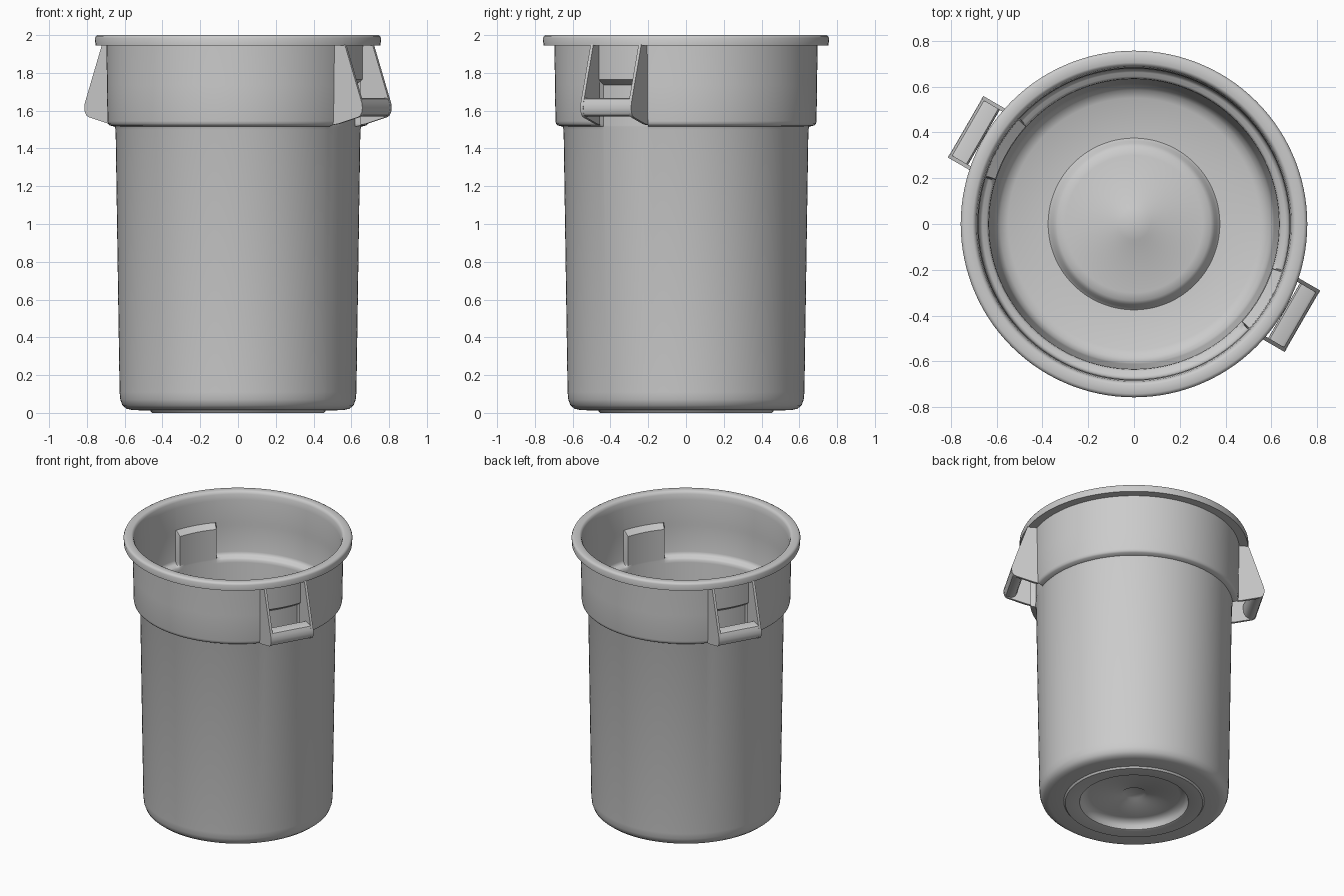
import bpy, bmesh, math
from mathutils import Vector

if "Cube" in bpy.data.objects:
    bpy.data.objects.remove(bpy.data.objects["Cube"])

HANDLES = (-30, 150)      # handle directions in degrees
HALF = 12                 # half angle of the recess behind each handle


def make_object(name, bm, angle=35):
    bmesh.ops.recalc_face_normals(bm, faces=bm.faces)
    me = bpy.data.meshes.new(name)
    bm.to_mesh(me)
    bm.free()
    ob = bpy.data.objects.new(name, me)
    bpy.context.collection.objects.link(ob)
    bpy.ops.object.select_all(action='DESELECT')
    ob.select_set(True)
    bpy.context.view_layer.objects.active = ob
    bpy.ops.object.shade_smooth_by_angle(angle=math.radians(angle))
    return ob


# Bin wall profiles (radius, height): outside upward, then inside downward
outer = [(0.07, 0.078), (0.085, 0.066), (0.30, 0.062), (0.335, 0.052), (0.352, 0.03),
         (0.36, 0.004), (0.37, 0.0), (0.455, 0.0), (0.465, 0.012), (0.56, 0.015),
         (0.59, 0.022), (0.612, 0.04), (0.623, 0.07), (0.627, 0.11), (0.648, 1.50),
         (0.653, 1.515), (0.68, 1.522), (0.688, 1.53), (0.691, 1.545), (0.694, 1.735),
         (0.694, 1.765), (0.697, 1.945)]
rim = [(0.755, 1.945), (0.757, 1.985), (0.752, 1.995), (0.742, 2.0), (0.705, 2.0),
       (0.695, 1.995), (0.688, 1.98)]
inner = [(0.682, 1.94), (0.679, 1.782), (0.679, 1.752), (0.676, 1.565), (0.672, 1.55),
         (0.662, 1.541), (0.645, 1.535), (0.636, 1.525), (0.633, 1.505), (0.612, 0.12),
         (0.605, 0.08), (0.585, 0.05), (0.55, 0.035), (0.375, 0.022), (0.362, 0.035),
         (0.352, 0.058), (0.335, 0.072), (0.30, 0.08), (0.09, 0.083), (0.07, 0.095)]


def limit(points, r_max, z_top):
    """Keep the lower wall radius through the band below z_top."""
    return [(min(r, r_max), z) if 1.5 < z < z_top else (r, z) for r, z in points]


plain = outer + rim + inner
recessed = limit(outer, 0.651, 1.75) + rim + limit(inner, 0.636, 1.76)

# Revolve the wall, switching to the recessed profile behind the handles
angles = [(a, any(abs((a - h + 180) % 360 - 180) <= HALF for h in HANDLES))
          for a in range(0, 360, 3)]
for h in HANDLES:
    angles += [((h + s * (HALF + 0.7)) % 360, False) for s in (-1, 1)]
angles.sort()
bm = bmesh.new()
rings = []
for a, cut in angles:
    c, s = math.cos(math.radians(a)), math.sin(math.radians(a))
    rings.append([bm.verts.new((r * c, r * s, z)) for r, z in (recessed if cut else plain)])
for i, ring in enumerate(rings):
    nxt = rings[(i + 1) % len(rings)]
    for j in range(len(ring) - 1):
        bm.faces.new((ring[j], nxt[j], nxt[j + 1], ring[j + 1]))
bm.faces.new([r[0] for r in rings])
bm.faces.new([r[-1] for r in rings])
make_object("bin_body", bm, 40)


def extrude_section(name, section, t0, t1, direction):
    """Extrude a (radius, height) section sideways across a handle direction."""
    a = math.radians(direction)
    u, t = Vector((math.cos(a), math.sin(a), 0)), Vector((-math.sin(a), math.cos(a), 0))
    bm = bmesh.new()
    ends = [[bm.verts.new(u * r + t * w + Vector((0, 0, z))) for r, z in section]
            for w in (t0, t1)]
    n = len(section)
    for i in range(n):
        k = (i + 1) % n
        bm.faces.new((ends[0][i], ends[0][k], ends[1][k], ends[1][i]))
    bm.faces.new(ends[0])
    bm.faces.new(ends[1])
    return make_object(name, bm)


# Handles: two side plates and a rounded grip between them
plate = [(0.67, 1.95), (0.742, 1.95), (0.847, 1.64), (0.850, 1.615), (0.847, 1.592),
         (0.838, 1.575), (0.822, 1.565), (0.70, 1.53), (0.67, 1.525)]
grip = [(0.765, 1.668), (0.825, 1.668), (0.837, 1.662), (0.846, 1.64), (0.849, 1.615),
        (0.846, 1.592), (0.837, 1.576), (0.822, 1.569), (0.795, 1.568), (0.775, 1.58),
        (0.762, 1.605), (0.757, 1.64), (0.758, 1.66)]
for label, h in zip(("right", "left"), HANDLES):
    for side, s in (("a", -1), ("b", 1)):
        extrude_section(f"{label}_handle_plate_{side}", plate, s * 0.138, s * 0.155, h)
    extrude_section(f"{label}_handle_grip", grip, -0.14, 0.14, h)
